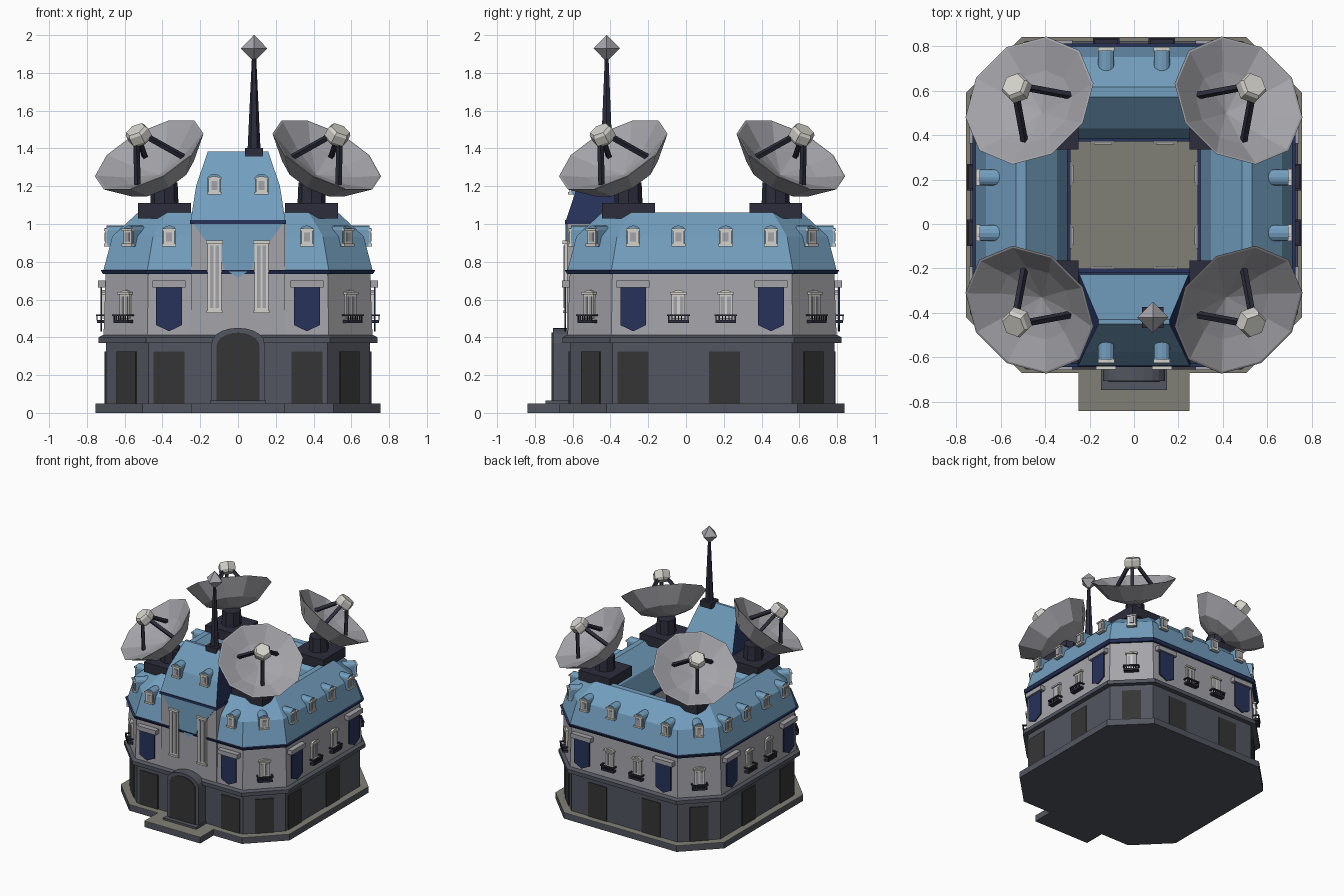
import bpy, bmesh, math
from mathutils import Matrix, Vector

if "Cube" in bpy.data.objects:
    bpy.data.objects.remove(bpy.data.objects["Cube"])

CY = 0.085  # y of the building's middle; everything is built about it


def material(name, *rgb):
    m = bpy.data.materials.new(name)
    m.diffuse_color = (*rgb, 1)
    m.use_nodes = True
    m.node_tree.nodes["Principled BSDF"].inputs["Base Color"].default_value = m.diffuse_color
    return m


BLUE = material("roof_blue", .17, .345, .52)
GREY = material("stone_grey", .37, .37, .40)
DARK = material("base_stone", .085, .092, .115)
NAVY = material("navy", .02, .032, .105)
DOOR = material("door_dark", .036, .036, .036)
TAUPE = material("paving_taupe", .22, .215, .18)
CREAM = material("cream_trim", .66, .65, .60)
METAL = material("dark_metal", .026, .026, .045)
parts = {}


def part(name, mat):
    if name not in parts:
        parts[name] = (bmesh.new(), mat)
    return parts[name][0]


def loft(bm, rings, M=Matrix(), wrap=False):
    """Skin a list of rings; caps the ends, or joins last to first."""
    vs = [[bm.verts.new(M @ Vector(p)) for p in r] for r in rings]
    n = len(vs[0])
    pairs = list(zip(vs, vs[1:])) + ([(vs[-1], vs[0])] if wrap else [])
    for a, b in pairs:
        for i in range(n):
            j = (i + 1) % n
            bm.faces.new((a[i], a[j], b[j], b[i]))
    if not wrap:
        bm.faces.new(vs[0])
        bm.faces.new(vs[-1])


def prism(bm, pts, y0, y1, M=Matrix()):
    loft(bm, [[(x, y, z) for x, z in pts] for y in (y0, y1)], M)


def box(bm, x0, x1, y0, y1, z0, z1, M=Matrix()):
    prism(bm, [(x0, z0), (x1, z0), (x1, z1), (x0, z1)], y0, y1, M)


def octa(h, c, z):
    return [(-c, -h, z), (c, -h, z), (h, -c, z), (h, c, z),
            (c, h, z), (-c, h, z), (-h, c, z), (-h, -c, z)]


def circle(r, z, n, off=0.0):
    return [(r * math.cos(off + 2 * math.pi * i / n), r * math.sin(off + 2 * math.pi * i / n), z)
            for i in range(n)]


def arch(w, z0, spring, top, n=8):
    return [(-w, z0), (w, z0)] + [(w * math.cos(math.pi * i / n), spring + (top - spring) * math.sin(math.pi * i / n))
                                  for i in range(n + 1)]


def at(deg, u, out, z=0):
    """Frame on a facade: x along the wall, -y outwards."""
    return Matrix.Rotation(math.radians(deg), 4, 'Z') @ Matrix.Translation((u, -out, z))


# Base slab, entrance step and courtyard paving
loft(part("base_slab", DARK), [octa(.755, .505, 0), octa(.755, .505, .046)])
box(part("base_slab", DARK), -.25, .25, -.925, -.74, 0, .046)
loft(part("paving", TAUPE), [octa(.755, .505, .046), octa(.755, .505, .05)])
box(part("paving", TAUPE), -.25, .25, -.925, -.74, .046, .05)

# Ring shaped walls around the courtyard
for name, mat, rings in (
    ("lower_wall", DARK, [(.70, .475, .05), (.70, .475, .37), (.295, .285, .37), (.295, .285, .05)]),
    ("cornice", DARK, [(.738, .488, .37), (.738, .488, .40), (.715, .48, .412), (.295, .285, .412), (.295, .285, .37)]),
    ("upper_wall", GREY, [(.712, .48, .41), (.70, .475, .738), (.295, .285, .738), (.295, .285, .41)]),
    ("eave_band", NAVY, [(.715, .485, .735), (.727, .49, .757), (.285, .275, .757), (.285, .275, .735)]),
    ("mansard_roof", BLUE, [(.712, .48, .757), (.665, .45, .935), (.53, .375, 1.06), (.485, .36, 1.06),
                            (.345, .33, .935), (.30, .29, .757)]),
):
    loft(part(name, mat), [octa(*r) for r in rings], wrap=True)


# Facade pieces
def opening(M, w=.082):
    box(part("ground_doors", DOOR), -w, w, -.007, .01, .05, .325, M)


def window(M):
    f = part("window_frames", CREAM)
    prism(f, arch(.036, .50, .63, .65), -.014, .02, M)
    box(f, -.044, .044, -.024, .02, .628, .64, M)
    for s in (-1, 1):
        box(part("window_panes", GREY), s * .017 - .01, s * .017 + .01, -.018, 0, .52, .615, M)
    b = part("balconies", METAL)
    box(b, -.055, .055, -.042, .02, .476, .492, M)
    box(b, -.06, .06, -.046, -.036, .512, .522, M)
    for k in range(-3, 4):
        box(b, k * .017 - .003, k * .017 + .003, -.044, -.038, .49, .513, M)
    for s in (-1, 1):
        box(b, s * .055 - .005, s * .055 + .005, -.044, .01, .512, .522, M)


def banner(M):
    prism(part("banners", NAVY), [(-.068, .465), (0, .432), (.068, .465), (.068, .668), (-.068, .668)],
          -.022, -.013, M)
    box(part("banner_rails", GREY), -.088, .088, -.035, .02, .664, .70, M)


def dormer(M):
    prism(part("dormer_roofs", BLUE), arch(.036, -.01, .075, .10, 6), -.005, .12, M)
    prism(part("dormer_frames", CREAM), arch(.03, 0, .07, .088, 6), -.013, 0, M)
    box(part("dormer_frames", CREAM), -.037, .037, -.02, 0, -.01, .004, M)
    box(part("dormer_frames", CREAM), -.037, .037, -.02, 0, .072, .084, M)
    box(part("dormer_panes", GREY), -.016, .016, -.017, 0, .015, .062, M)


for deg in (0, 90, 180, 270):
    for u in (-.365, .365):
        banner(at(deg, u, .707))
        dormer(at(deg, u, .69, .892))
    if deg:
        for u in (-.125, .125):
            window(at(deg, u, .705))
            dormer(at(deg, u, .69, .892))
    for u in {0: (-.365, .365), 90: (-.365, .12), 180: (-.24, .24), 270: (-.12, .365)}[deg]:
        opening(at(deg, u, .70))
    # Chamfered corners
    opening(at(deg + 45, 0, .831), .07)
    window(at(deg + 45, 0, .836))
    dormer(at(deg + 45, 0, .815, .892))
    # Courtyard windows
    for u in (-.14, .14):
        M = at(deg, u, -.293)
        box(part("court_windows", CREAM), -.055, .055, -.015, .01, .49, .66, M)
        box(part("court_panes", GREY), -.04, .04, -.02, .01, .51, .64, M)

# Front pavilion: wall, band, drape and tall windows
box(part("pavilion_wall", GREY), -.25, .25, -.715, -.30, .41, 1.0)
box(part("pavilion_band", NAVY), -.255, .255, -.725, -.30, 1.0, 1.02)
prism(part("front_drape", BLUE), [(-.235, 1.0), (-.2, .95), (-.08, .79), (-.075, .765), (0, .715), (.075, .765),
                                 (.08, .79), (.2, .95), (.235, 1.0)], -.722, -.713)
for u in (-.125, .125):
    M = at(0, u, .715)
    f = part("tall_window_frames", CREAM)
    box(f, -.037, .037, -.014, .01, .535, .90, M)
    box(f, -.045, .045, -.024, .01, .895, .912, M)
    box(f, -.043, .043, -.02, .01, .528, .542, M)
    for s in (-1, 1):
        box(part("tall_window_panes", GREY), s * .015 - .009, s * .015 + .009, -.018, 0, .555, .885, M)
    dormer(at(0, u, .69, 1.165))

# Pavilion roof: blue front and back, navy gable sides
prof = [(-.72, 1.02, .25), (-.66, 1.2, .222), (-.535, 1.385, .16), (-.515, 1.385, .16), (-.30, 1.0, .25)]
loft(part("pavilion_roof", BLUE), [[(s * w, y, z) for y, z, w in prof] for s in (-1, 1)])
roof_bm = part("pavilion_roof", BLUE)

# Arched entrance with sill
prism(part("entrance_arch", DARK), arch(.14, .05, .37, .45, 10), -.79, -.69)
prism(part("entrance_door", DOOR), arch(.115, .06, .35, .425, 10), -.796, -.75)
box(part("entrance_sill", DARK), -.148, .148, -.83, -.69, .05, .066)

# Spire with finial
S = Matrix.Translation((.085, -.505, 0))
box(part("spire", METAL), -.048, .048, -.048, .048, 1.355, 1.402, S)
loft(part("spire", METAL), [circle(.034, 1.40, 6), circle(.011, 1.89, 6)], S)
loft(part("finial", GREY), [circle(.001, 1.86, 4), circle(.07, 1.93, 4), circle(.001, 2.0, 4)], S)

# Four corner dishes
for k in range(4):
    phi = math.radians(45 + 90 * k)
    sx, sy = math.copysign(1, math.cos(phi)), math.copysign(1, math.sin(phi))
    P = Matrix.Translation((sx * .39, sy * .39, 0))
    box(part("dish_plinths", METAL), -.14, .14, -.14, .14, 1.03, 1.11, P)
    loft(part("dish_posts", METAL), [circle(.075, 1.1, 8), circle(.07, 1.22, 8)], P)
    M = (Matrix.Translation((sx * .47, sy * .47, 1.365)) @ Matrix.Rotation(phi, 4, 'Z')
         @ Matrix.Rotation(math.radians(37), 4, 'Y'))
    a = math.pi / 10
    loft(part("dishes", GREY), [circle(.07, -.172, 10, a), circle(.20, -.13, 10, a), circle(.318, 0, 10, a),
                                circle(.308, 0, 10, a), circle(.18, -.068, 10, a), circle(.002, -.13, 10, a)], M)
    loft(part("dish_feeds", CREAM), [circle(.05, .09, 6), circle(.066, .11, 6), circle(.066, .155, 6),
                                     circle(.055, .17, 6)], M)
    for t in (60, 180, 300):  # struts from bowl to feed
        c, s = -math.cos(math.radians(t)), math.sin(math.radians(t))
        p, q = Vector((.17 * c, .17 * s, -.08)), Vector((.03 * c, .03 * s, .12))
        T = M @ Matrix.Translation(p) @ (q - p).to_track_quat('Z', 'Y').to_matrix().to_4x4()
        box(part("dish_struts", METAL), -.012, .012, -.012, .012, 0, (q - p).length, T)

# Turn every part into an object
for name, (bm, mat) in parts.items():
    bmesh.ops.recalc_face_normals(bm, faces=bm.faces[:])
    me = bpy.data.meshes.new(name)
    me.materials.append(mat)
    if name == "pavilion_roof":
        me.materials.append(NAVY)
        for f in bm.faces:
            if abs(f.normal.x) > .5:
                f.material_index = 1
    bm.to_mesh(me)
    bm.free()
    ob = bpy.data.objects.new(name, me)
    ob.location.y = CY
    bpy.context.collection.objects.link(ob)
